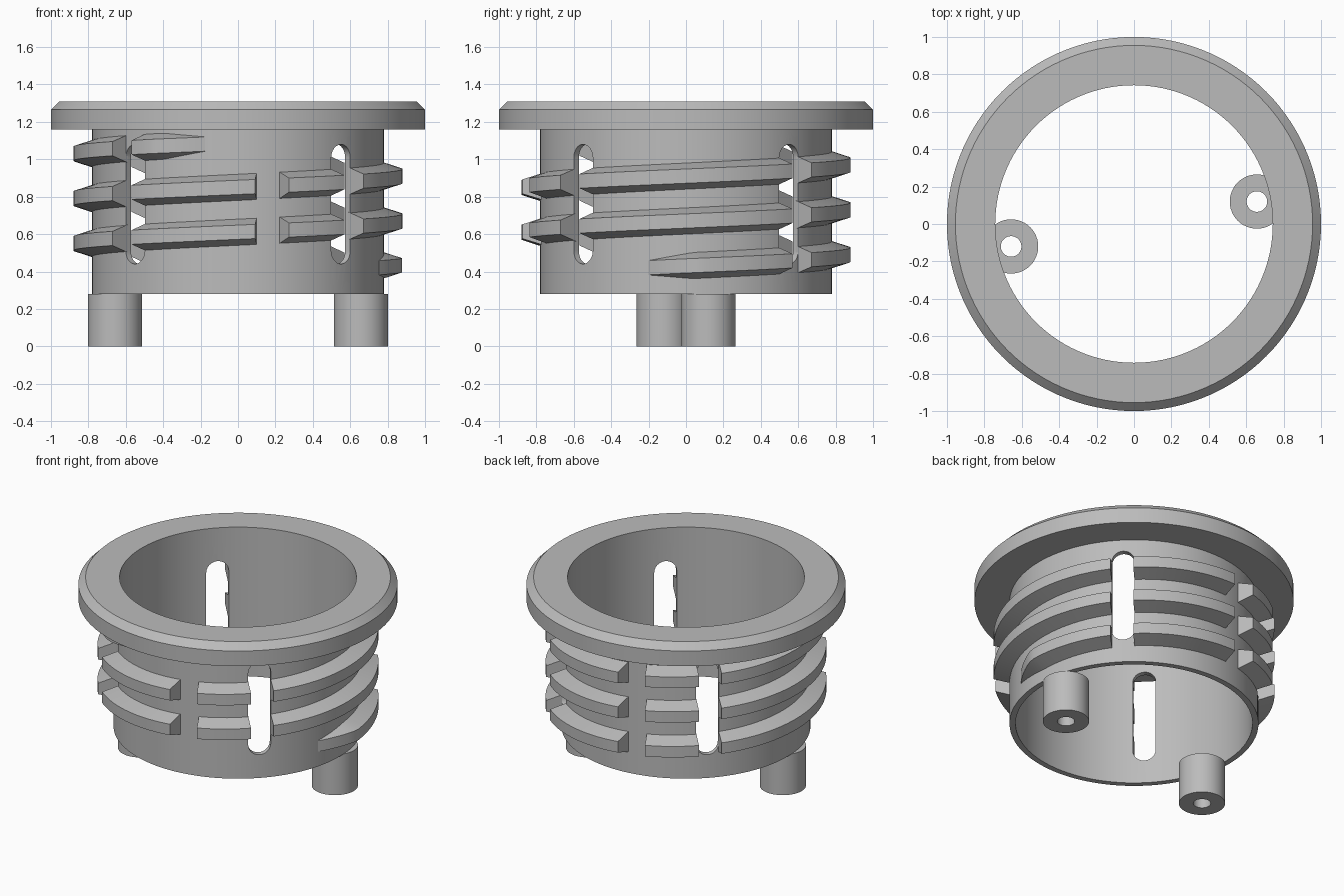
import bpy, bmesh, math
from math import cos, sin, pi, radians
from mathutils import Matrix, Vector

cube = bpy.data.objects.get("Cube")
if cube:
    bpy.data.objects.remove(cube, do_unlink=True)

grey = bpy.data.materials.new("plain_grey")
grey.use_nodes = True
grey.diffuse_color = (0.5, 0.5, 0.5, 1)
grey.node_tree.nodes["Principled BSDF"].inputs["Base Color"].default_value = (0.5, 0.5, 0.5, 1)


def make_object(name, bm):
    bmesh.ops.recalc_face_normals(bm, faces=bm.faces)
    mesh = bpy.data.meshes.new(name)
    bm.to_mesh(mesh)
    bm.free()
    mesh.materials.append(grey)
    obj = bpy.data.objects.new(name, mesh)
    bpy.context.collection.objects.link(obj)
    return obj


def activate(obj):
    bpy.ops.object.select_all(action='DESELECT')
    obj.select_set(True)
    bpy.context.view_layer.objects.active = obj


def smooth(obj):
    activate(obj)
    bpy.ops.object.shade_smooth_by_angle(angle=radians(25))


def bridge(bm, ring_a, ring_b):
    n = len(ring_a)
    for i in range(n):
        j = (i + 1) % n
        bm.faces.new((ring_a[i], ring_a[j], ring_b[j], ring_b[i]))


def lathe(name, profile, steps, centre=(0, 0)):
    """Turn a closed (radius, z) profile about a vertical axis."""
    bm = bmesh.new()
    rings = []
    for s in range(steps):
        a = 2 * pi * s / steps
        rings.append([bm.verts.new((centre[0] + r * cos(a), centre[1] + r * sin(a), z))
                      for r, z in profile])
    for s in range(steps):
        bridge(bm, rings[s], rings[(s + 1) % steps])
    return make_object(name, bm)


BORE, WALL, OUTER = 0.742, 0.78, 0.88
SLOTS = (45, 135, 225, 315)
NOTCHES = (102, 282)

# Sleeve with chamfered flange
sleeve = lathe("sleeve_with_flange",
               [(BORE, 0.28), (WALL, 0.28), (WALL, 1.16), (1, 1.16),
                (1, 1.265), (0.955, 1.31), (BORE, 1.31)], 120)

# Four round-ended slots through the wall
bm = bmesh.new()
half, low, high = 0.072, 0.44, 1.08
for angle in SLOTS:
    turn = Matrix.Rotation(radians(angle), 3, 'Z')
    outline = []
    for k in range(26):
        a = pi * (k if k < 13 else k - 1) / 12
        z = (high - half if k < 13 else low + half) + half * sin(a)
        outline.append((half * cos(a), z))
    near, far = [[bm.verts.new(turn @ Vector((r, t, z))) for t, z in outline]
                 for r in (0.6, 0.9)]
    bridge(bm, near, far)
    bm.faces.new(near)
    bm.faces.new(far)
cutter = make_object("slot_cutter", bm)
cutter.hide_render = True
cut = sleeve.modifiers.new("slots", 'BOOLEAN')
cut.operation, cut.solver, cut.object = 'DIFFERENCE', 'EXACT', cutter
activate(sleeve)
bpy.ops.object.modifier_apply(modifier="slots")
bpy.data.objects.remove(cutter, do_unlink=True)
smooth(sleeve)

# Helical thread, interrupted at slots and notches, tapered at both ends
START, END, TAPER, PITCH = -15, 977, 18, 0.24
ROOT = 0.765
breaks = [(START, 0, 0)]
for lap in range(-1, 3):
    for angle in sorted(SLOTS + NOTCHES):
        a = angle + 360 * lap
        if START < a < END:
            # half widths in degrees at the root and at the crest
            breaks.append((a, 5.3, 4.7) if angle in SLOTS else (a, 4.4, 6.0))
breaks.append((END, 0, 0))

bm = bmesh.new()
for (a, a_root, a_crest), (b, b_root, b_crest) in zip(breaks, breaks[1:]):
    steps = math.ceil((b - a) / 3)
    rings = []
    for s in range(steps + 1):
        f = s / steps
        root = (a + a_root) * (1 - f) + (b - b_root) * f
        crest = (a + a_crest) * (1 - f) + (b - b_crest) * f
        fade = min(1, (crest - START) / TAPER, (END - crest) / TAPER)
        crest_r = WALL + 0.002 + (OUTER - WALL - 0.002) * fade
        root_half = 0.038 + 0.32 * (crest_r - ROOT)
        ring = []
        for deg, r, h in ((root, ROOT, -root_half), (crest, crest_r, -0.038),
                          (crest, crest_r, 0.038), (root, ROOT, root_half)):
            t = radians(deg)
            z = 0.43 + PITCH * deg / 360 + h
            ring.append(bm.verts.new((r * cos(t), r * sin(t), z)))
        rings.append(ring)
    for r0, r1 in zip(rings, rings[1:]):
        bridge(bm, r0, r1)
    bm.faces.new(rings[0])
    bm.faces.new(rings[-1])
smooth(make_object("screw_thread", bm))

# Two hollow pegs under the sleeve
for name, side in (("left_peg", 1), ("right_peg", -1)):
    smooth(lathe(name, [(0.055, 0), (0.145, 0), (0.145, 0.28), (0.055, 0.28)], 48,
                 (0.657 * side, 0.12 * side)))
